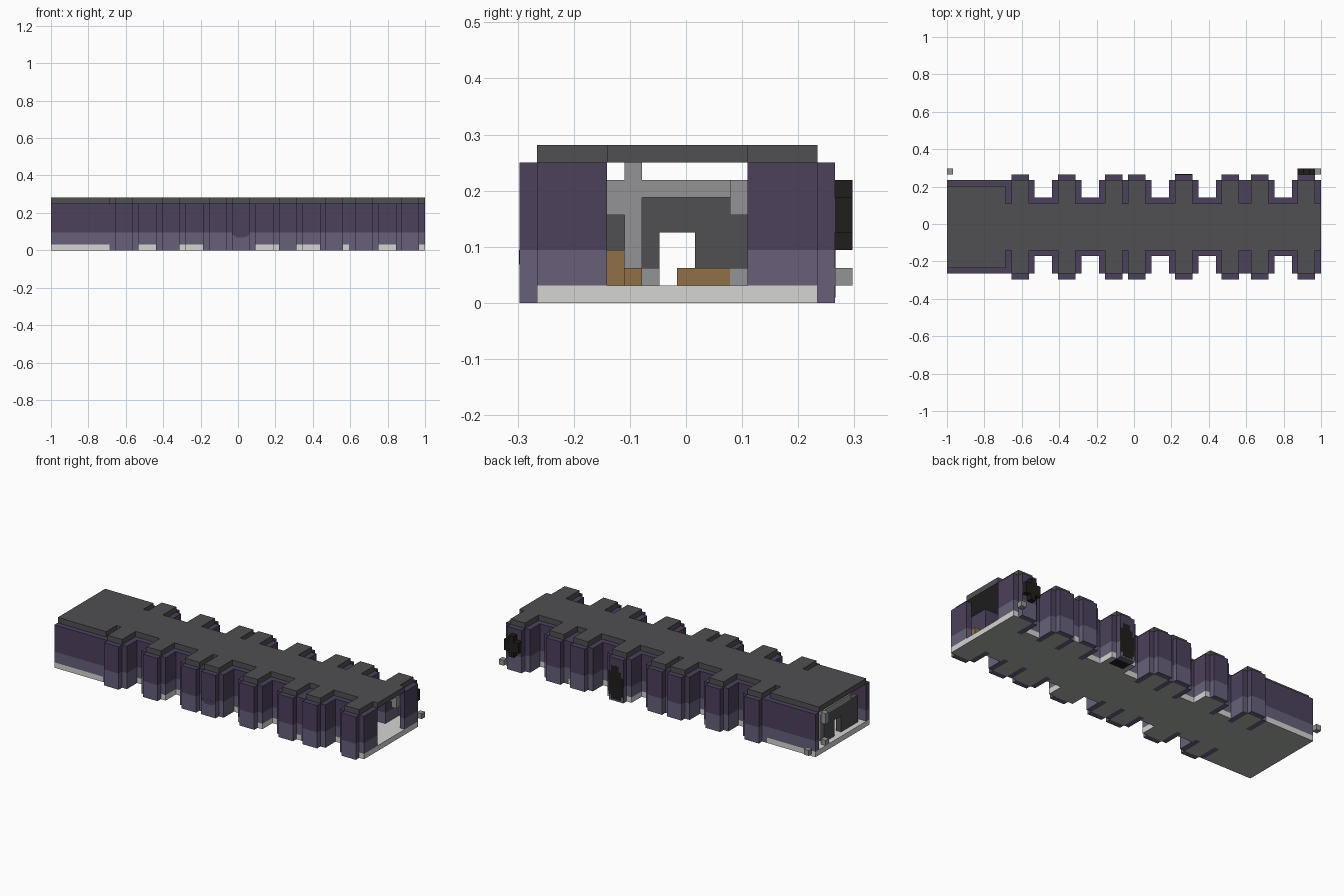
import bpy, bmesh

U = 1 / 32          # block size
MID = -0.5          # centre line of the hall, in blocks
THIN = 0.03         # thickness of painted plates

if "Cube" in bpy.data.objects:
    bpy.data.objects.remove(bpy.data.objects["Cube"])


def material(name, r, g, b):
    m = bpy.data.materials.new(name)
    m.use_nodes = True
    m.diffuse_color = (r, g, b, 1)
    m.node_tree.nodes["Principled BSDF"].inputs["Base Color"].default_value = (r, g, b, 1)
    return m


ROOF = material("slate roof", .08, .08, .088)
UPPER = material("dark purple", .074, .052, .107)
LOWER = material("pale purple", .14, .118, .195)
STONE = material("light stone", .66, .66, .65)
UNDER = material("underside grey", .4, .43, .4)
STEEL = material("mid grey", .295, .295, .305)
WOOD = material("brown wood", .28, .16, .062)
BLACK = material("soot black", .014, .013, .012)


def build(name, boxes, mats, cut=None, rule=None):
    """Boxes given as x, y and z ranges in blocks, joined in one object."""
    bm = bmesh.new()
    for x0, x1, y0, y1, z0, z1 in boxes:
        vs = bmesh.ops.create_cube(bm, size=1)["verts"]
        for v in vs:
            v.co.x = (x0 if v.co.x < 0 else x1) * U
            v.co.y = (y0 if v.co.y < 0 else y1) * U
            v.co.z = (z0 if v.co.z < 0 else z1) * U
    if cut:
        bmesh.ops.bisect_plane(bm, geom=bm.verts[:] + bm.edges[:] + bm.faces[:],
                               plane_co=(0, 0, cut * U), plane_no=(0, 0, 1))
    bm.normal_update()
    if rule:
        for f in bm.faces:
            f.material_index = rule(f)
    me = bpy.data.meshes.new(name)
    bm.to_mesh(me)
    bm.free()
    for m in mats:
        me.materials.append(m)
    ob = bpy.data.objects.new(name, me)
    bpy.context.collection.objects.link(ob)
    return ob


def span(x0, x1, half, z0, z1):
    """Box across the full width."""
    return (x0, x1, MID - half, MID + half, z0, z1)


def pair(x0, x1, d0, d1, z0, z1):
    """Two boxes mirrored about the centre line."""
    return [(x0, x1, MID + d0, MID + d1, z0, z1), (x0, x1, MID - d1, MID - d0, z0, z1)]


# Plan of the bays
bays = [(s, s + 3) for s in (-21, -13, -5, -1, 7, 15, 20, 28)]
shoulders = sorted({s - 1 for s, e in bays} | {e for s, e in bays})
stone_footed = {-10, 6, 10, 18, 31}
recesses = [(e + 1, n - 1) for (s, e), (n, _) in zip(bays, bays[1:]) if n - e > 2]

# Walls, two-toned by height
walls = pair(-32, -22, 7, 8, 1, 8)
for s, e in bays:
    walls += pair(s, e, 8, 9, 0, 8)
for x in shoulders:
    walls += pair(x, x + 1, 4, 8, 1 if x in stone_footed else 0, 8)
for s, e in recesses:
    walls += pair(s, e, 4, 5, 1, 8)
build("walls", walls, [UPPER, LOWER], cut=3,
      rule=lambda f: int(f.calc_center_median().z < 3 * U))

# Roof slab, set back from the wall tops
roof = [span(-32, -22, 7, 8, 9), span(-22, 32, 4, 8, 9)]
for s, e in bays:
    roof += pair(s, e, 4, 8, 8, 9)
build("roof", roof, [ROOF])

# Floor slab with a darker underside
floor = [span(-32, -22, 8, 0, 1), span(-22, 32, 4, 0, 1)]
for s, e in bays:
    if s == 7:
        floor += [(s, e, MID - 8, MID - 4, 0, 1), (s, e, MID + 4, MID + 6, 0, 1)]
    else:
        floor += pair(s, e, 4, 8, 0, 1)
for x in stone_footed:
    floor += pair(x, x + 1, 4, 8, 0, 1)
for s, e in recesses:
    floor += pair(s, e, 4, 5, 0, 1)
build("floor", floor, [STONE, UNDER], rule=lambda f: int(f.normal.z < -.5))

# Black floor patch and ragged stain on one rear bay
build("floor_patch", [(7, 10, MID + 6, MID + 8, 0, 1)], [BLACK])
back = MID + 9
build("wall_stain", [(x0, x1, back, back + THIN, z0, z1) for x0, x1, z0, z1 in
                     ((7.5, 9.5, .3, 1), (7, 10, 1, 4.5), (7.5, 10, 4.5, 5.5),
                      (8, 9.5, 5.5, 6.5))], [BLACK])

# Dark dip painted on a front bay
front = MID - 9
build("painted_dip", [(x0, x1, front - THIN, front, z0, z1) for x0, x1, z0, z1 in
                      ((-1, 2, 2.6, 3), (-.7, 1.7, 2.4, 2.6), (-.3, 1.3, 2.2, 2.4))], [UPPER])

# Rear emblem plate and small end blocks
build("rear_cross", [(29, 30, back, back + 1, 3, 7),
                     (28, 31, back, back + 1, 4, 6)], [BLACK])
build("end_blocks", [(-32, -31, back, back + 1, 1, 2),
                     (31, 32, back, back + 1, 1, 2)], [STEEL])

# Partition with a doorway near the left end
build("partition", [(-31, -30, -6.5, -1.5, 1, 6), (-31, -30, .5, 3.5, 1, 6),
                    (-31, -30, -1.5, .5, 4, 6)], [ROOF])
build("partition_trim", [(-31, -30, -4.5, 3.5, 6, 7), (-32, -31, 3.5, 4.5, 5, 7),
                         (-32, -31, 3.5, 4.5, 1, 2)], [STEEL])

# Inner frame, bay shelf and furniture
build("inner_frame", [(22, 23, -4.5, 3.5, 6, 7), (22, 23, -3.5, -2.5, 7, 8),
                      (22, 23, -3.5, -2.5, 2, 6), (22, 23, -4.5, -3.5, 5, 6),
                      (22, 23, 2.5, 3.5, 5, 6)], [STEEL])
build("bay_shelf", [(28, 29, 2.5, 7, 6, 7), (29, 31, 2.5, 3.5, 6, 7),
                    (30, 31, 2.5, 3.5, 5, 6)], [STEEL])
build("stools", [(24, 25, -2.5, -1.5, 1, 2), (24, 25, 2.5, 3.5, 1, 2)], [STEEL])
build("wood_benches", [(30, 31, -4.5, -3.5, 1, 3), (26, 27, -3.5, -2.5, 1, 2),
                       (24, 25, -.5, 2.5, 1, 2)], [WOOD])
